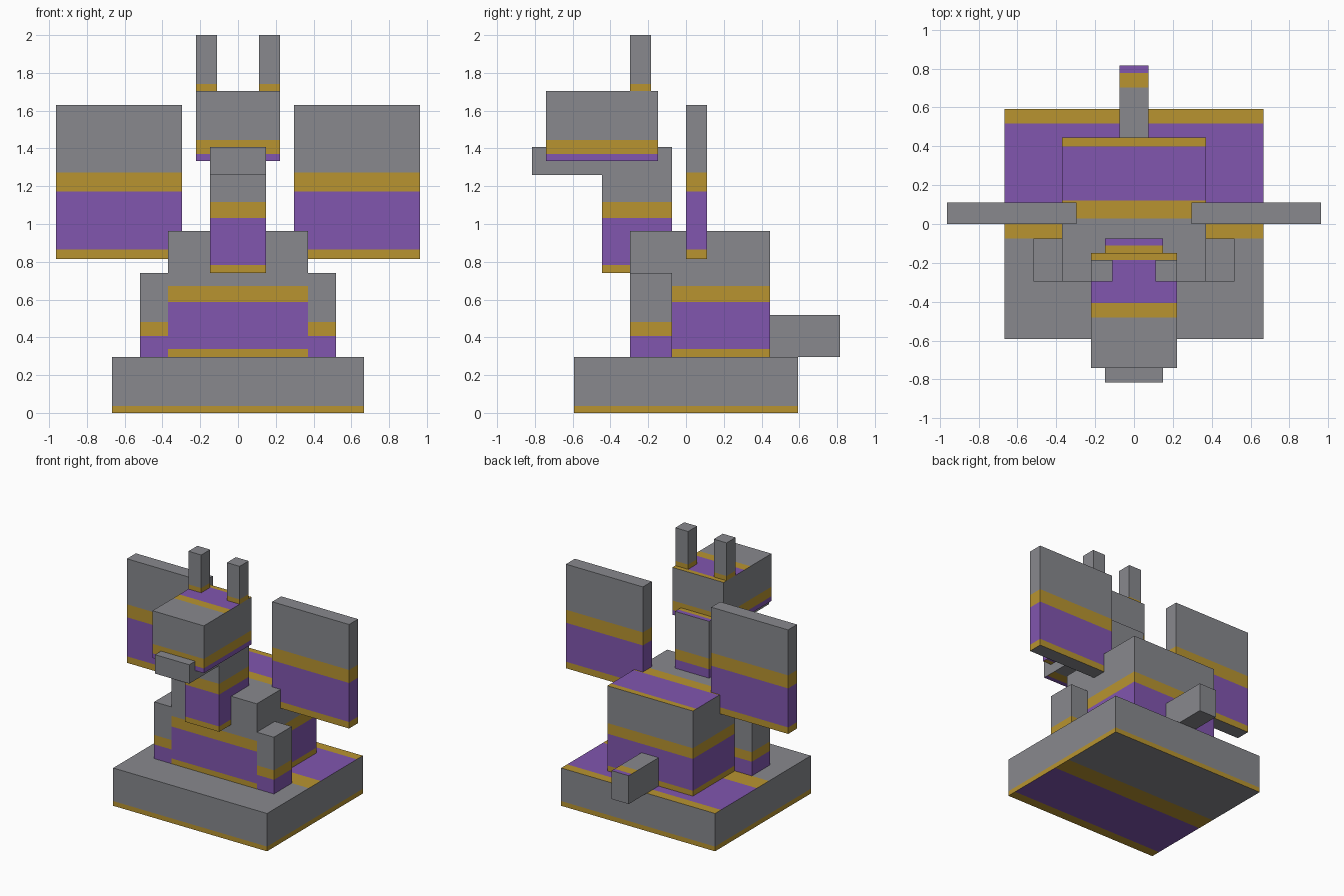
import bpy
import bmesh
from mathutils import Vector

if "Cube" in bpy.data.objects:
    bpy.data.objects.remove(bpy.data.objects["Cube"])

U = 2 / 27  # one block unit


def make_material(name, rgb):
    m = bpy.data.materials.new(name)
    m.diffuse_color = (*rgb, 1)
    m.use_nodes = True
    m.node_tree.nodes["Principled BSDF"].inputs["Base Color"].default_value = m.diffuse_color
    return m


GREY, GOLD, PURPLE = 0, 1, 2
MATS = [make_material("stone_grey", (0.246, 0.250, 0.270)),
        make_material("gold", (0.479, 0.296, 0.030)),
        make_material("purple", (0.220, 0.093, 0.429))]

# Stripe pattern on an 8 unit span: grey, gold, purple, gold
STOPS = (3.5, 4.5, 7.5)
COLOURS = (GREY, GOLD, PURPLE, GOLD)


def band(distance, span):
    """Stripe colour at a distance from the grey end; long spans stretch it."""
    d = distance / max(1, span / 8)
    return COLOURS[sum(d > s for s in STOPS)]


def striped_box(name, x, y, z):
    """Box between unit ranges, striped down its sides and along top and bottom."""
    bm = bmesh.new()
    bmesh.ops.create_cube(bm, size=1)
    lo, hi = Vector((x[0], y[0], z[0])), Vector((x[1], y[1], z[1]))
    size, mid = hi - lo, (lo + hi) / 2
    for v in bm.verts:
        v.co = Vector(a * b for a, b in zip(v.co, size)) + mid

    # Cut the stripe edges: from the top down, and from both ends in depth
    def cut(axis, pos):
        if lo[axis] + 1e-4 < pos < hi[axis] - 1e-4:
            co, no = Vector((0, 0, 0)), Vector((0, 0, 0))
            co[axis], no[axis] = pos, 1
            bmesh.ops.bisect_plane(bm, geom=bm.verts[:] + bm.edges[:] + bm.faces[:],
                                   plane_co=co, plane_no=no)

    for s in STOPS:
        cut(2, hi.z - s * max(1, size.z / 8))
        cut(1, lo.y + s * max(1, size.y / 8))
        cut(1, hi.y - s * max(1, size.y / 8))

    bm.normal_update()
    for f in bm.faces:
        c = f.calc_center_median()
        if f.normal.z > 0.5:
            f.material_index = band(c.y - lo.y, size.y)
        elif f.normal.z < -0.5:
            f.material_index = band(hi.y - c.y, size.y)
        else:
            f.material_index = band(hi.z - c.z, size.z)
    bmesh.ops.scale(bm, vec=(U, U, U), verts=bm.verts)
    me = bpy.data.meshes.new(name)
    bm.to_mesh(me)
    bm.free()
    for m in MATS:
        me.materials.append(m)
    bpy.context.collection.objects.link(bpy.data.objects.new(name, me))


# Central parts
striped_box("base", (-9, 9), (-8, 8), (0, 4))
striped_box("body", (-5, 5), (-4, 6), (4, 13))
striped_box("neck", (-2, 2), (-6, -1), (10, 19))
striped_box("head", (-3, 3), (-10, -2), (18, 23))
striped_box("snout", (-2, 2), (-11, -6), (17, 19))
striped_box("tail", (-1, 1), (6, 11), (4, 7))

# Paired parts
for side, s in (("right", 1), ("left", -1)):
    for part, x, y, z in (("foreleg", (5, 7), (-4, -1), (4, 10)),
                          ("wing", (4, 13), (0, 1.5), (11, 22)),
                          ("horn", (1.5, 3), (-4, -2.5), (23, 27))):
        striped_box(f"{side}_{part}", sorted(s * v for v in x), y, z)
